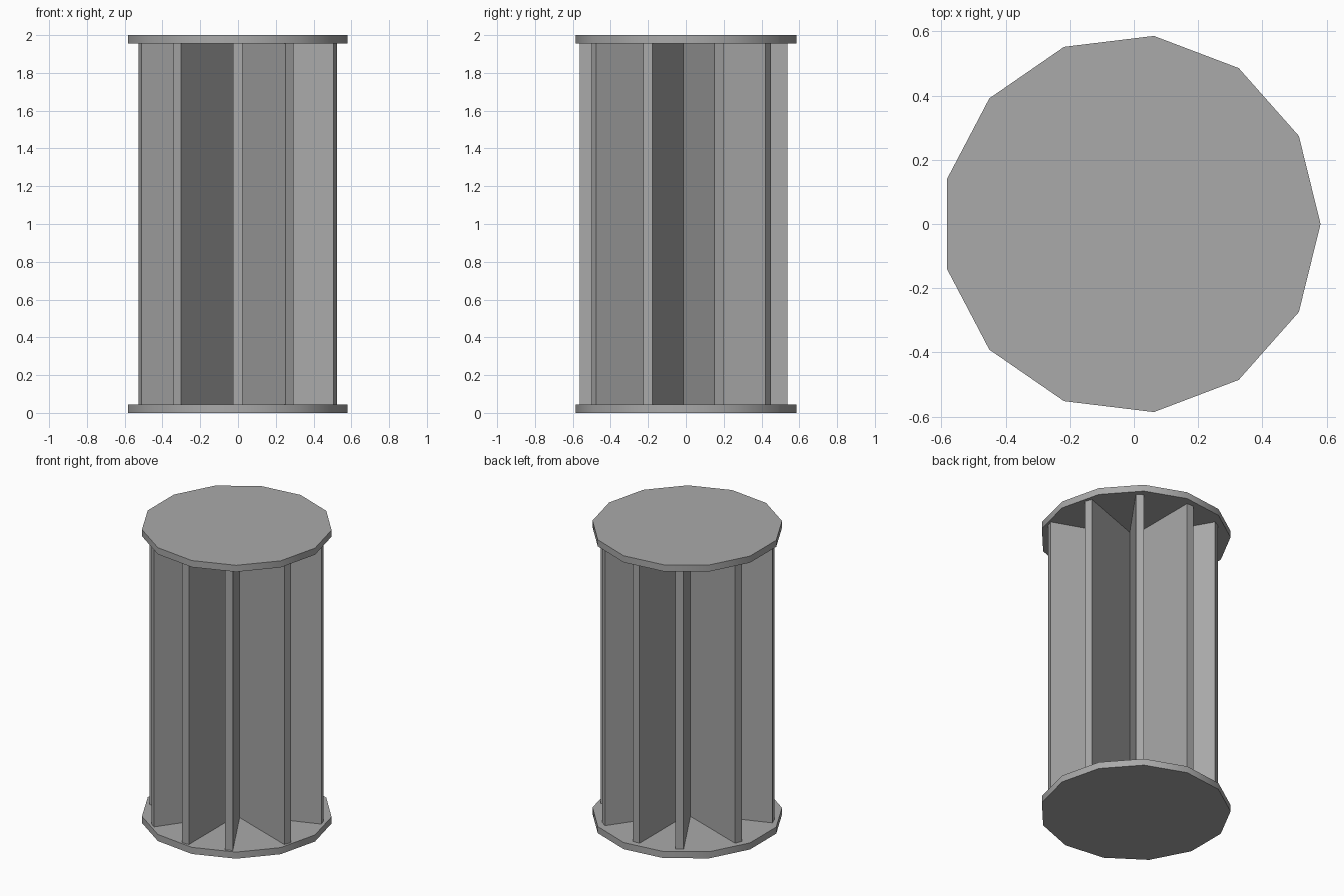
import bpy
from math import radians

cube = bpy.data.objects.get("Cube")
if cube:
    bpy.data.objects.remove(cube, do_unlink=True)

HEIGHT = 2.0
DISC_THICK = 0.045
DISC_RADIUS = 0.59
FIN_LENGTH = 1.10
FIN_THICK = 0.05

# Single plain grey
grey = bpy.data.materials.new("grey")
grey.use_nodes = True
grey.diffuse_color = (0.4, 0.4, 0.4, 1)
grey.node_tree.nodes["Principled BSDF"].inputs["Base Color"].default_value = (0.4, 0.4, 0.4, 1)


def finish(name):
    obj = bpy.context.object
    obj.name = name
    obj.data.materials.append(grey)
    return obj


# Thirteen-sided end discs, one corner pointing along +x
for name, z in (("bottom_disc", DISC_THICK / 2), ("top_disc", HEIGHT - DISC_THICK / 2)):
    bpy.ops.mesh.primitive_cylinder_add(
        vertices=13, radius=DISC_RADIUS, depth=DISC_THICK,
        location=(-0.009, 0, z), rotation=(0, 0, radians(-90)))
    finish(name)
    bpy.ops.object.transform_apply(location=False, rotation=True, scale=True)
    bpy.ops.object.shade_smooth_by_angle(angle=radians(30))

# Upright plates crossing at the middle, slightly unevenly turned
for i, angle in enumerate((20, 54.5, 90, 120, 160)):
    bpy.ops.mesh.primitive_cube_add(size=1, location=(-0.002, -0.0125, HEIGHT / 2))
    fin = finish(f"fin_plate_{i + 1}")
    fin.scale = (FIN_LENGTH, FIN_THICK, HEIGHT - 2 * DISC_THICK)
    fin.rotation_euler.z = radians(angle)
    bpy.ops.object.transform_apply(location=False, rotation=True, scale=True)
